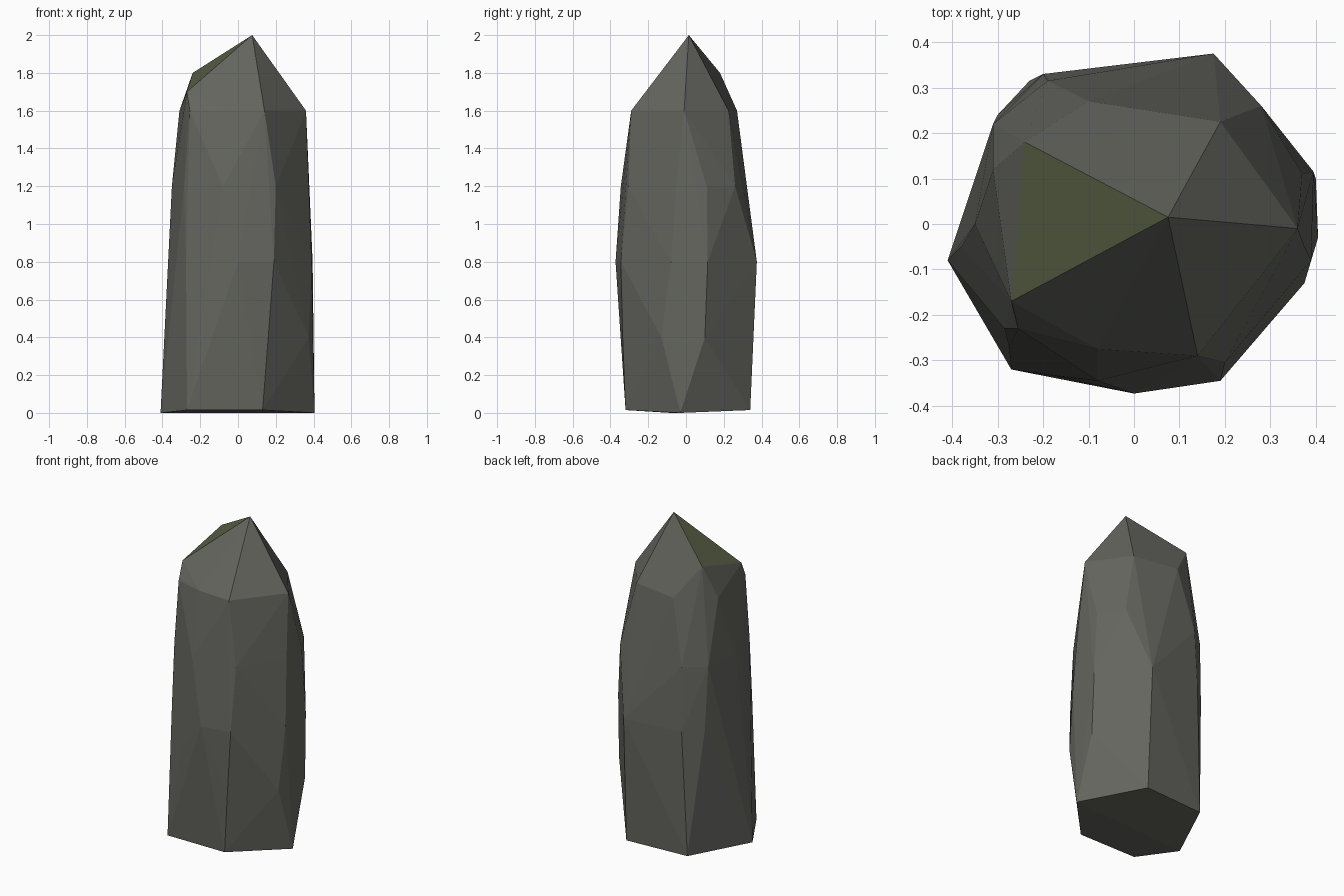
import bpy, bmesh

if "Cube" in bpy.data.objects:
    bpy.data.objects.remove(bpy.data.objects["Cube"])


def material(name, color):
    m = bpy.data.materials.new(name)
    m.diffuse_color = (*color, 1)
    m.use_nodes = True
    m.node_tree.nodes["Principled BSDF"].inputs["Base Color"].default_value = m.diffuse_color
    return m


# Corner points of the stone, grouped by height: six-sided foot, chipped flanks, shoulder, tip
levels = {
    0.0: [(-.41, -.08), (.405, -.03)],
    0.015: [(-.27, -.32), (.13, -.32), (.18, .34), (-.23, .315)],
    0.4: [(.40, .10), (.375, -.13), (.16, -.335), (-.385, -.06)],
    0.6: [(-.17, -.335), (-.38, -.05)],
    0.8: [(.175, .375), (.395, .115), (.39, -.08), (.19, -.345), (0, -.373),
          (-.275, -.27), (-.30, .24), (-.20, .33)],
    1.2: [(.28, .26), (.37, .11), (.375, -.05), (.20, -.305), (-.08, -.345),
          (-.285, -.23), (-.35, 0), (-.31, .22), (-.19, .315)],
    1.6: [(.36, -.01), (.19, .225), (-.10, .27), (-.31, .12), (-.255, -.23),
          (-.08, -.275), (.14, -.29)],
    1.7: [(-.27, -.17)],
    1.8: [(-.24, .18), (.2, 0)],
    2.0: [(.075, .015)],
}

# Standing stone: faceted hull over the corner points
bm = bmesh.new()
for z, ring in levels.items():
    for x, y in ring:
        bm.verts.new((x, y, z))
res = bmesh.ops.convex_hull(bm, input=bm.verts[:])
spare = {g for key in ("geom_interior", "geom_unused") for g in res[key]
         if isinstance(g, bmesh.types.BMVert)}
bmesh.ops.delete(bm, geom=list(spare), context='VERTS')
bmesh.ops.recalc_face_normals(bm, faces=bm.faces[:])

# Mossy facet on the left of the tip
for f in bm.faces:
    c = f.calc_center_median()
    f.smooth = False
    if c.z > 1.75 and c.x < -.1 and abs(c.y) < .06:
        f.material_index = 1

mesh = bpy.data.meshes.new("standing_stone")
bm.to_mesh(mesh)
bm.free()
mesh.materials.append(material("stone", (.13, .13, .115)))
mesh.materials.append(material("moss", (.10, .12, .06)))
stone = bpy.data.objects.new("standing_stone", mesh)
bpy.context.collection.objects.link(stone)
